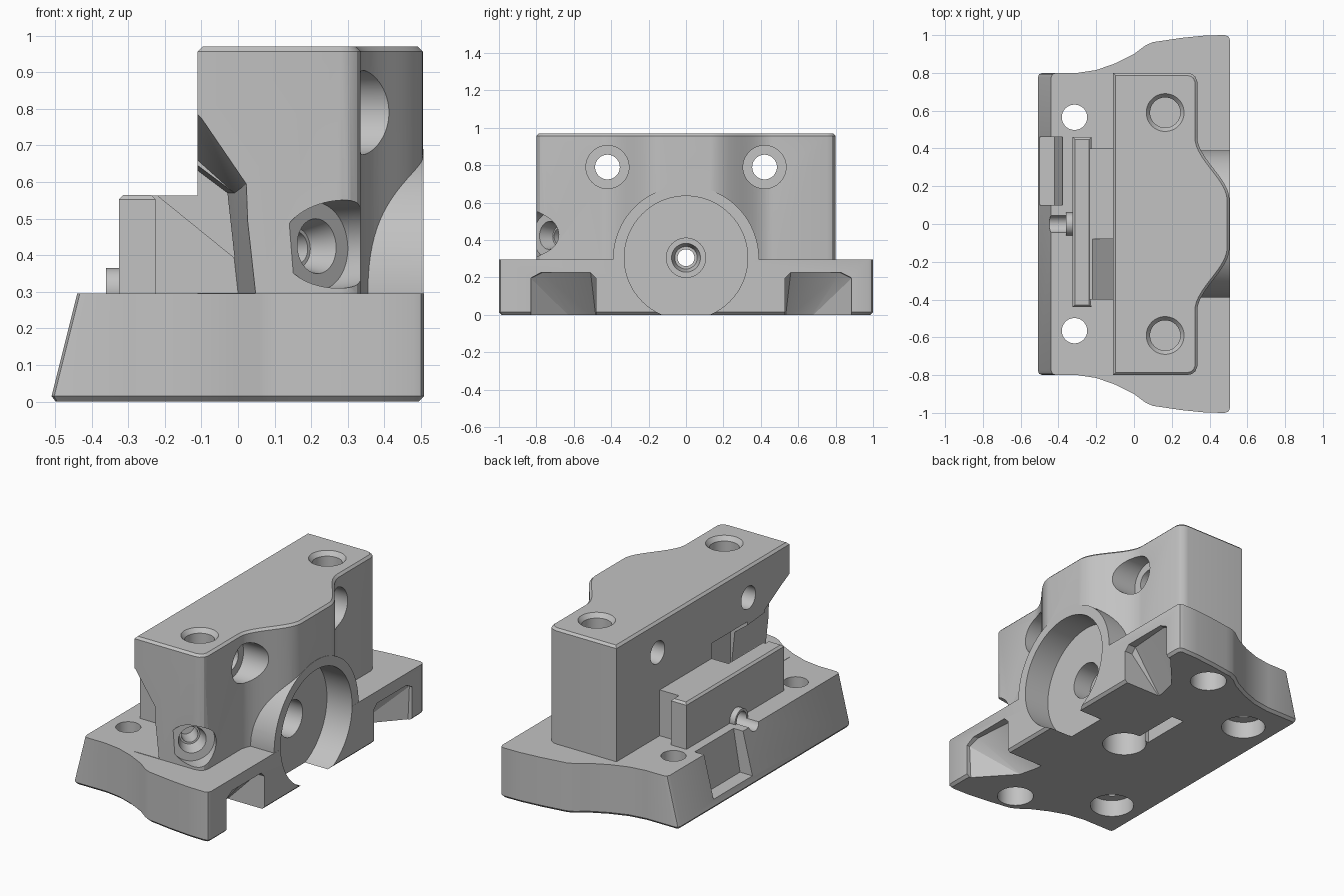
import bpy, bmesh, math
from mathutils import Vector

if "Cube" in bpy.data.objects:
    bpy.data.objects.remove(bpy.data.objects["Cube"])

grey = bpy.data.materials.new("machined grey")
grey.use_nodes = True
colour = (0.54, 0.54, 0.54, 1)
grey.diffuse_color = colour
grey.node_tree.nodes["Principled BSDF"].inputs["Base Color"].default_value = colour


def finish(bm, name):
    bmesh.ops.delete(bm, geom=[v for v in bm.verts if not v.link_faces], context='VERTS')
    bmesh.ops.recalc_face_normals(bm, faces=bm.faces)
    mesh = bpy.data.meshes.new(name)
    bm.to_mesh(mesh)
    bm.free()
    mesh.materials.append(grey)
    ob = bpy.data.objects.new(name, mesh)
    bpy.context.collection.objects.link(ob)
    return ob


def inset(outline, amount):
    """Shrink an anticlockwise outline with mitred corners."""
    pts, out = [Vector(p) for p in outline], []
    for i, p in enumerate(pts):
        a, b = (p - pts[i - 1]).normalized(), (pts[(i + 1) % len(pts)] - p).normalized()
        na, nb = Vector((-a.y, a.x)), Vector((-b.y, b.x))
        out.append(p + (na + nb) * amount / (1 + na.dot(nb)))
    return out


def loft(name, outline, levels, lean=0):
    """Stack outlines at (height, inset) levels; lean slopes the rear side."""
    bm, rings = bmesh.new(), []
    for z, amount in levels:
        rings.append([bm.verts.new((x + (lean * z if x < -0.45 else 0), y, z))
                      for x, y in inset(outline, amount)])
    bm.faces.new(rings[0])
    bm.faces.new(rings[-1])
    for low, high in zip(rings, rings[1:]):
        for i in range(len(low)):
            bm.faces.new((low[i - 1], low[i], high[i], high[i - 1]))
    return finish(bm, name)


def hull(name, points):
    bm = bmesh.new()
    for p in points:
        bm.verts.new(p)
    bmesh.ops.convex_hull(bm, input=bm.verts)
    return finish(bm, name)


def box(name, x, y, z):
    return hull(name, [(a, b, c) for a in x for b in y for c in z])


def rod(name, start, end, r0, r1=None, sides=64):
    a, b = Vector(start), Vector(end)
    bm = bmesh.new()
    bmesh.ops.create_cone(bm, cap_ends=True, segments=sides, radius1=r0,
                          radius2=r0 if r1 is None else r1, depth=(b - a).length)
    turn = (b - a).to_track_quat('Z', 'Y').to_matrix()
    for v in bm.verts:
        v.co = turn @ v.co + (a + b) / 2
    return finish(bm, name)


def combine(target, tool, operation):
    """Apply a boolean, falling back to the second solver if nothing changed."""
    bpy.context.view_layer.objects.active = target
    before = len(target.data.vertices)
    for solver in ('MANIFOLD', 'EXACT'):
        mod = target.modifiers.new(operation, 'BOOLEAN')
        mod.operation, mod.object, mod.solver = operation, tool, solver
        bpy.ops.object.modifier_apply(modifier=mod.name)
        if len(target.data.vertices) != before:
            break
    bpy.data.objects.remove(tool)


def mirrored(half):
    """Close a +y half outline (listed rear to front) anticlockwise."""
    return [(x, -y) for x, y in half] + half[::-1]


# Flared base with a sloping rear edge
half = [(-0.513, 0.775), (-0.506, 0.793), (-0.488, 0.8), (-0.3, 0.8), (-0.2, 0.815),
        (-0.1, 0.85), (0, 0.9), (0.06, 0.945), (0.1, 0.963), (0.15, 0.97), (0.25, 0.985),
        (0.38, 0.998), (0.48, 1), (0.5, 0.993), (0.508, 0.975)]
body = loft("bracket_body", mirrored(half), [(0, 0.015), (0.015, 0), (0.295, 0)], 0.25)

# Upright block with a smooth bulge
half = [(-0.11, 0.8), (0.28, 0.8), (0.305, 0.795), (0.325, 0.78), (0.335, 0.755)]
for i in range(21):
    t = i / 20
    half.append((0.335 + 0.17 * t * t * (3 - 2 * t), 0.46 - 0.33 * t))
add = [loft("upright_block", mirrored(half), [(0.1, 0), (0.957, 0), (0.97, 0.013)])]

# Round boss, rear plate and its filler, outlet collar
boss = rod("round_boss", (0.1, 0, 0.3), (0.507, 0, 0.3), 0.39, sides=96)
combine(boss, box("trim", (0, 1), (-1, 1), (-1, 0.05)), 'DIFFERENCE')
add += [boss,
        loft("rear_plate", [(-0.325, -0.44), (-0.225, -0.44), (-0.225, 0.46), (-0.325, 0.46)],
             [(0.2, 0), (0.553, 0), (0.565, 0.012)]),
        box("plate_filler", (-0.27, 0), (-0.4, 0.4), (0.2, 0.563)),
        rod("outlet_collar", (-0.36, 0, 0.305), (-0.3, 0, 0.305), 0.06)]
for part in add:
    combine(body, part, 'UNION')

# Large round recess with stepped bore running through to the rear
cuts = [rod("recess", (0.345, 0, 0.305), (0.6, 0, 0.305), 0.33, sides=96),
        rod("bore_step", (0.23, 0, 0.305), (0.4, 0, 0.305), 0.105),
        rod("bore_cone", (0.17, 0, 0.305), (0.24, 0, 0.305), 0.06, 0.08),
        rod("through_bore", (-0.6, 0, 0.305), (0.4, 0, 0.305), 0.045)]

for s in (1, -1):
    # Top sockets
    cuts += [rod("top_rim", (0.165, s * 0.59, 0.945), (0.165, s * 0.59, 0.98), 0.08, 0.108),
             rod("top_socket", (0.165, s * 0.59, 0.72), (0.165, s * 0.59, 0.99), 0.08)]
    # Horizontal stepped bolt holes
    cuts += [rod("bolt_step", (0.25, s * 0.42, 0.79), (0.7, s * 0.42, 0.79), 0.115),
             rod("bolt_hole", (-0.3, s * 0.42, 0.79), (0.4, s * 0.42, 0.79), 0.066)]
    # Vertical mounting holes and underside sockets
    cuts += [rod("mount_hole", (-0.315, s * 0.565, -0.1), (-0.315, s * 0.565, 0.5), 0.067),
             rod("mount_step", (-0.315, s * 0.565, -0.1), (-0.315, s * 0.565, 0.1), 0.12),
             rod("foot_socket", (0.16, s * 0.83, -0.1), (0.16, s * 0.83, 0.18), 0.1)]
    # Pockets under the front edge, their roofs sloping down to the rear
    a, b = (0.53, 0.885) if s > 0 else (0.48, 0.83)
    cuts.append(hull("edge_pocket", [(x, s * y, z) for x, y, z in (
        (0.6, a, -0.03), (0.6, b, -0.03), (0.6, a, 0.195), (0.6, b, 0.195),
        (0.6, a + 0.03, 0.225), (0.6, b - 0.03, 0.225), (0.48, b, -0.03), (0.49, b, 0.195),
        (0.46, a, 0.195), (0.46, a + 0.03, 0.225), (0.48, b - 0.06, 0.225),
        (0.24, a, -0.03), (0.27, a + 0.12, -0.03))]))

# Central underside socket and slot
cuts += [rod("centre_socket", (0.07, 0, -0.1), (0.07, 0, 0.2), 0.12),
         box("underside_slot", (-0.02, 0.06), (0.1, 0.4), (-0.1, 0.12))]

# Notch in the sloping rear edge
cuts.append(hull("rear_notch", [(x, y, z) for y in (0.1, 0.46) for x, z in (
    (-0.7, 0.05), (-0.42, 0.05), (-0.36, 0.4), (-0.7, 0.4))]))

# Angled counterbored hole in one corner
axis, floor = Vector((1, -1, 0.08)).normalized(), Vector((0.215, -0.73, 0.425))
cuts += [rod("corner_step", floor, floor + axis * 0.4, 0.12),
         rod("corner_cone", floor - axis * 0.08, floor + axis * 0.02, 0.055, 0.08),
         rod("corner_hole", floor - axis * 0.2, floor + axis * 0.1, 0.045)]

# Sloped channel and flared clearance with an oblique wall at the rear corner
cuts += [hull("channel", [(x, y, z) for y in (-0.41, -0.08) for x, z in (
             (-0.222, 0.735), (0, 0.57), (0, 0.385), (-0.222, 0.565))]),
         hull("corner_clearance", [(x + (0.03 if y < -0.5 else -0.03), y, z)
                                   for y in (-0.9, -0.4) for x, z in (
             (-0.2, 0.72), (0, 0.57), (0.03, 0.297), (-0.2, 0.297))]),
         hull("corner_flare", [(-0.2, -0.57, 0.74), (-0.01, -0.57, 0.57), (-0.2, -0.57, 0.4),
                               (-0.01, -0.57, 0.4), (-0.2, -0.85, 0.9), (-0.12, -0.85, 0.82),
                               (0.03, -0.85, 0.6), (0.04, -0.85, 0.32), (-0.2, -0.85, 0.32)])]
for cut in cuts:
    combine(body, cut, 'DIFFERENCE')

# Smooth curved walls, keep machined edges crisp
bpy.ops.object.select_all(action='DESELECT')
body.select_set(True)
bpy.context.view_layer.objects.active = body
bpy.ops.object.shade_smooth_by_angle(angle=math.radians(28))
